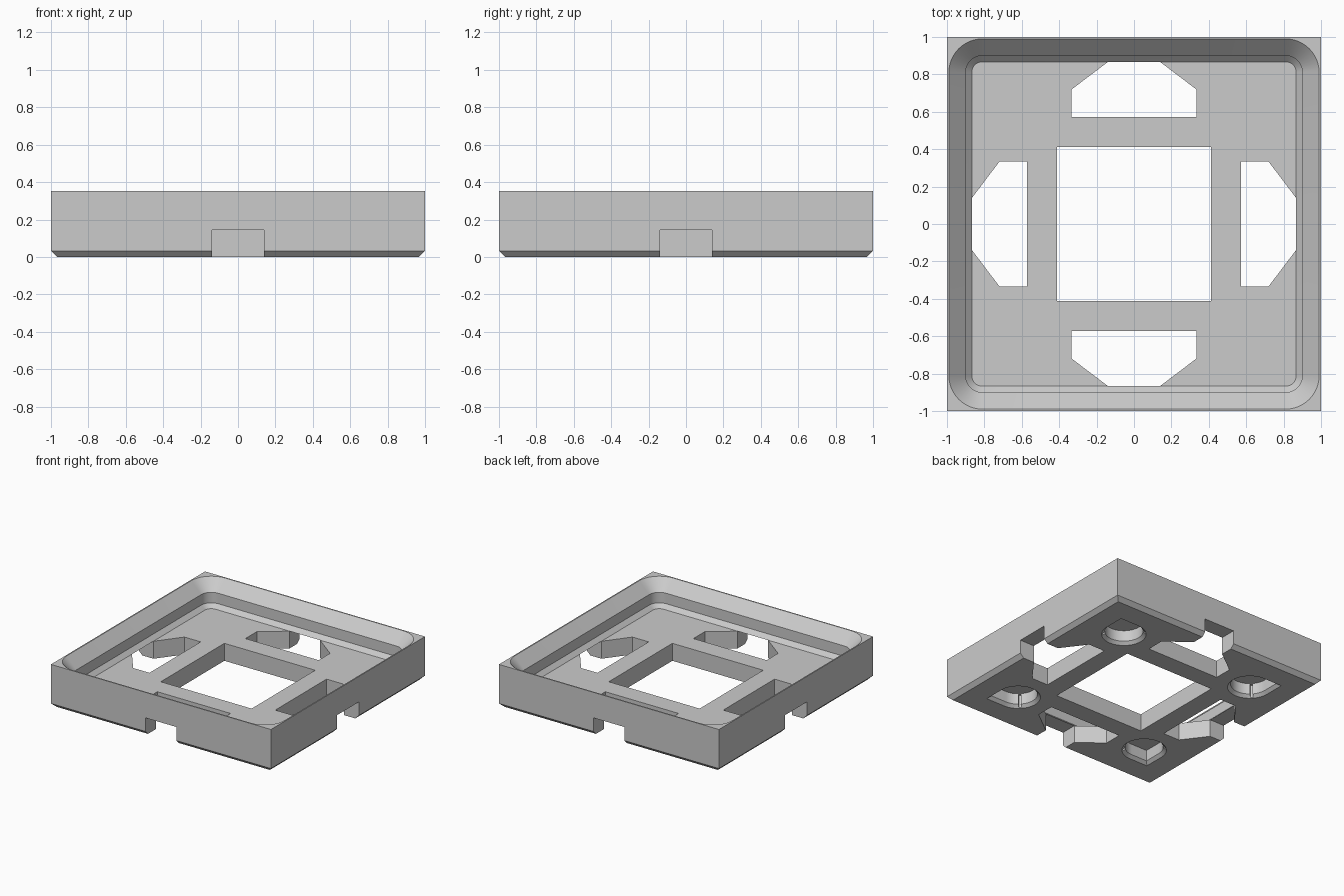
import bpy, bmesh, math

if "Cube" in bpy.data.objects:
    bpy.data.objects.remove(bpy.data.objects["Cube"])

HEIGHT, FLOOR = 0.353, 0.1435

grey = bpy.data.materials.new("light grey")
grey.diffuse_color = (0.6, 0.6, 0.6, 1)
grey.use_nodes = True
grey.node_tree.nodes["Principled BSDF"].inputs["Base Color"].default_value = grey.diffuse_color


def loft(name, sections):
    """Closed solid through a list of (z, outline) sections with equal point counts."""
    bm = bmesh.new()
    rings = [[bm.verts.new((x, y, z)) for x, y in pts] for z, pts in sections]
    n = len(rings[0])
    for a, b in zip(rings, rings[1:]):
        for i in range(n):
            j = (i + 1) % n
            bm.faces.new((a[i], a[j], b[j], b[i]))
    bm.faces.new(rings[0][::-1])
    bm.faces.new(rings[-1])
    bmesh.ops.recalc_face_normals(bm, faces=bm.faces)
    mesh = bpy.data.meshes.new(name)
    bm.to_mesh(mesh)
    bm.free()
    mesh.materials.append(grey)
    ob = bpy.data.objects.new(name, mesh)
    bpy.context.collection.objects.link(ob)
    return ob


def rect(x0, x1, y0, y1):
    return [(x0, y0), (x1, y0), (x1, y1), (x0, y1)]


def square(h):
    return rect(-h, h, -h, h)


def rounded(h, r, steps=12):
    pts = []
    for k, (sx, sy) in enumerate([(1, 1), (-1, 1), (-1, -1), (1, -1)]):
        for i in range(steps + 1):
            a = math.pi / 2 * (k + i / steps)
            pts.append((sx * (h - r) + r * math.cos(a), sy * (h - r) + r * math.sin(a)))
    return pts


def turn(pts, k):
    """Rotate an outline by k quarter turns."""
    c, s = [(1, 0), (0, 1), (-1, 0), (0, -1)][k]
    return [(c * x - s * y, s * x + c * y) for x, y in pts]


def teardrop(r, centre=0.619, steps=36):
    """Round pocket with its point toward the plate corner."""
    pts = [(centre + r, centre + r)]
    for i in range(steps + 1):
        a = math.pi / 2 + 1.5 * math.pi * i / steps
        pts.append((centre + r * math.cos(a), centre + r * math.sin(a)))
    return pts


# Square block with a bevelled foot
plate = loft("tray_plate", [(0, square(0.968)), (0.032, square(1)), (HEIGHT, square(1))])

# Stepped recess inside the rim
cutters = [loft("rim_recess", [
    (FLOOR, rounded(0.867, 0.055)), (FLOOR + 0.033, rounded(0.90, 0.09)),
    (FLOOR + 0.119, rounded(0.90, 0.09)), (HEIGHT, rounded(0.99, 0.18)),
    (HEIGHT + 0.1, rounded(0.99, 0.18))])]

# Central opening
cutters.append(loft("centre_opening", [(-0.1, square(0.413)), (0.25, square(0.413))]))

slot = [(-0.333, 0.572), (0.333, 0.572), (0.333, 0.72), (0.14, 0.866),
        (-0.14, 0.866), (-0.333, 0.72)]
notch = rect(-0.14, 0.14, 0.8, 1.1)
c, w, s = 0.619, 0.007, 0.115
slit = [(c - s - w, c + s - w), (c + s - w, c - s - w),
        (c + s + w, c - s + w), (c - s + w, c + s + w)]
for k in range(4):
    # Side slot through the floor, and the notch leading out of the wall
    cutters.append(loft("side_slot", [(-0.1, turn(slot, k)), (0.165, turn(slot, k))]))
    cutters.append(loft("wall_notch", [(-0.1, turn(notch, k)), (FLOOR, turn(notch, k))]))
    # Corner pocket from below with a bevelled mouth, plus a thin relief slit
    cutters.append(loft("corner_pocket", [
        (-0.02, turn(teardrop(0.188), k)), (0.024, turn(teardrop(0.144), k)),
        (0.114, turn(teardrop(0.144), k))]))
    cutters.append(loft("relief_slit", [(-0.02, turn(slit, k)), (0.11, turn(slit, k))]))

bpy.context.view_layer.objects.active = plate
plate.select_set(True)
for cutter in cutters:
    mod = plate.modifiers.new("cut", 'BOOLEAN')
    mod.operation = 'DIFFERENCE'
    mod.solver = 'EXACT'
    mod.object = cutter
    bpy.ops.object.modifier_apply(modifier=mod.name)
    bpy.data.objects.remove(cutter, do_unlink=True)

bpy.ops.object.shade_smooth_by_angle(angle=math.radians(25))
